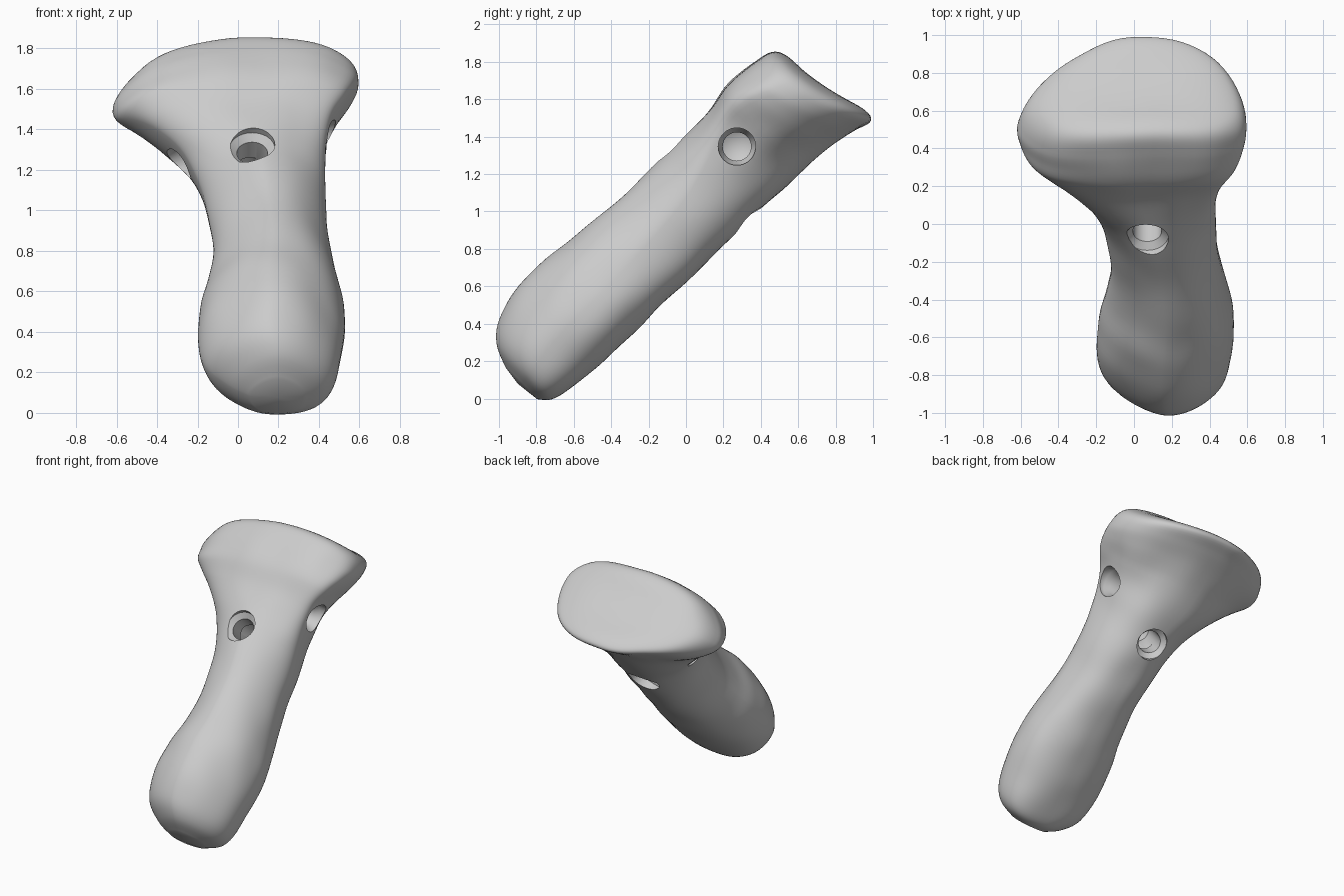
import bpy, bmesh, math
from mathutils import Vector, noise

cube = bpy.data.objects.get("Cube")
if cube:
    bpy.data.objects.remove(cube, do_unlink=True)

# Leaning frame: s runs along the shaft, v points up and forward
ALONG = Vector((0, 1, 1)).normalized()
UP = Vector((0, -1, 1)).normalized()
SIDE = Vector((1, 0, 0))
SEGS, STEPS = 72, 5

# Cross-sections: s, low x, high x, low v, high v, v of widest point at low x and high x
SECTIONS = [
    (-.565, .06, .32, .56, .8, .68, .68), (-.51, -.05, .43, .505, .92, .7, .68),
    (-.4, -.16, .49, .475, 1.01, .72, .7), (-.2, -.2, .52, .455, 1.06, .73, .72),
    (0, -.19, .525, .45, 1.06, .73, .72), (.2, -.14, .5, .445, 1.04, .73, .72),
    (.45, -.125, .45, .44, 1.01, .73, .73), (.7, -.16, .43, .44, 1.0, .75, .75),
    (.9, -.22, .43, .44, 1.0, .79, .79), (1.05, -.31, .435, .43, 1.0, .83, .84),
    (1.2, -.45, .47, .425, 1.01, .83, .88), (1.35, -.56, .53, .42, 1.03, .78, .88),
    (1.48, -.6, .58, .4, 1.03, .71, .85), (1.6, -.6, .6, .37, 1.02, .69, .8),
    (1.69, -.55, .57, .35, .99, .68, .75), (1.715, -.44, .47, .42, .92, .68, .72),
    (1.7, -.2, .22, .55, .8, .68, .68),
]


def place(x, s, v):
    return Vector((x, 0, 0)) + ALONG * s + UP * v


def spline(a, b, c, d, t):
    return b + .5 * t * (c - a + t * (2 * a - 5 * b + 4 * c - d + t * (3 * (b - c) + d - a)))


def smooth_sections():
    last = len(SECTIONS) - 1
    for i in range(last):
        quad = [SECTIONS[min(max(i + k, 0), last)] for k in (-1, 0, 1, 2)]
        for j in range(STEPS):
            yield [spline(*col, j / STEPS) for col in zip(*quad)]
    yield SECTIONS[-1]


def power(c, n):
    return math.copysign(abs(c) ** (2 / n), c)


def roundness(c, d, head):
    # Superellipse exponent of each quarter, blended from shaft to head
    if d > 0:
        shaft, top = (1.78, 2.8) if c > 0 else (1.6, 2.05)
    else:
        shaft, top = (2.6, 2.1) if c > 0 else (2.1, 1.75)
    return shaft + (top - shaft) * head


def surface_point(section, angle):
    s, left, right, low, high, wide_left, wide_right = section
    head = min(max((s - .85) / .5, 0), 1)
    slope = min(max((s - 1.15) / .45, 0), 1)
    c, d = math.cos(angle), math.sin(angle)
    n = roundness(c, d, head)
    c, d = power(c, n), power(d, n)
    x = (left + right) / 2 + (right - left) / 2 * c
    wide = wide_left + (wide_right - wide_left) * (1 + c) / 2
    v = wide + (high - wide if d > 0 else wide - low) * d
    # The head slopes back, domes across and leans to one side
    s += slope * (-.18 * (v - .68) - .3 * x * x + .07 * x)
    p = place(x, s, v)
    return p + (p - place((left + right) / 2, s, (low + high) / 2)) * .04 * noise.noise(p * 4)


def finish(bm, name):
    bmesh.ops.recalc_face_normals(bm, faces=bm.faces)
    mesh = bpy.data.meshes.new(name)
    bm.to_mesh(mesh)
    bm.free()
    obj = bpy.data.objects.new(name, mesh)
    bpy.context.collection.objects.link(obj)
    return obj


def loft(name, rings, start, end):
    bm = bmesh.new()
    loops = [[bm.verts.new(p) for p in ring] for ring in rings]
    for a, b in zip(loops, loops[1:]):
        for i in range(len(a)):
            j = (i + 1) % len(a)
            bm.faces.new((a[i], a[j], b[j], b[i]))
    for loop, tip in ((loops[0], start), (loops[-1], end)):
        apex = bm.verts.new(tip)
        for i in range(len(loop)):
            bm.faces.new((loop[i], loop[(i + 1) % len(loop)], apex))
    return finish(bm, name)


# Bone body
rings = [[surface_point(sec, math.tau * i / SEGS) for i in range(SEGS)]
         for sec in smooth_sections()]
bone = loft("bone_body", rings, place(.19, -.58, .69), place(0, 1.69, .68))


# Countersunk sockets drilled into the four sides
def drill(name, mouth, inward, radius):
    inward = inward.normalized()
    rot = inward.to_track_quat('Z', 'Y')
    profile = [(-.2, radius), (0, radius), (.03, .076), (.34, .076)]
    circles = [[mouth + rot @ Vector((r * math.cos(math.tau * i / 40),
                                      r * math.sin(math.tau * i / 40), z))
                for i in range(40)] for z, r in profile]
    cutter = loft(name, circles, mouth - inward * .2, mouth + inward * .38)
    cutter.hide_render = True
    mod = bone.modifiers.new(name, 'BOOLEAN')
    mod.operation = 'DIFFERENCE'
    mod.solver = 'EXACT'
    mod.object = cutter
    bpy.context.view_layer.objects.active = bone
    bpy.ops.object.modifier_apply(modifier=name)
    bpy.data.objects.remove(cutter, do_unlink=True)


drill("front_socket", place(.07, .88, .965), -UP, .112)
drill("back_socket", place(.11, .91, .48), UP - SIDE * .25, .11)
drill("left_socket", place(.41, 1.145, .76), -SIDE, .1)
drill("right_socket", place(-.27, 1.06, .69), SIDE + ALONG * .4 + UP * .6, .095)

# Single bone colour
mat = bpy.data.materials.new("bone_grey")
mat.use_nodes = True
colour = (.6, .6, .6, 1)
mat.diffuse_color = colour
mat.node_tree.nodes["Principled BSDF"].inputs["Base Color"].default_value = colour
bone.data.materials.clear()
bone.data.materials.append(mat)
for poly in bone.data.polygons:
    poly.material_index = 0

bpy.ops.object.select_all(action='DESELECT')
bone.select_set(True)
bpy.context.view_layer.objects.active = bone
bpy.ops.object.shade_smooth_by_angle(angle=math.radians(40))
